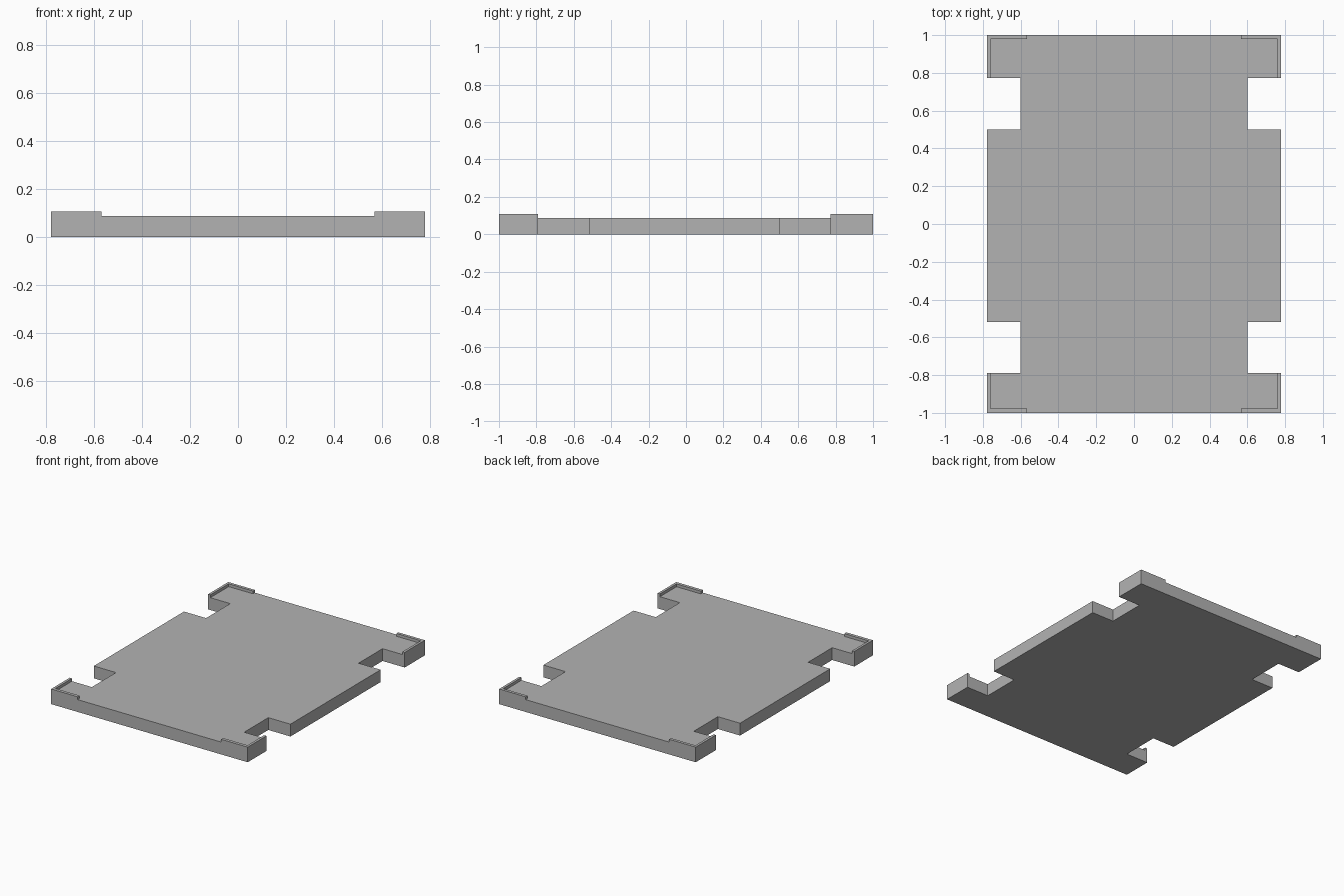
import bpy, bmesh

if "Cube" in bpy.data.objects:
    bpy.data.objects.remove(bpy.data.objects["Cube"])

HALF_X, SLOT_X, LIP_X = 0.777, 0.602, 0.567
PLATE_Z, LIP_Z = 0.088, 0.108
BACK_SLOT, FRONT_SLOT = (0.5, 0.772), (-0.518, -0.79)

grey = bpy.data.materials.new("plain grey")
grey.diffuse_color = (0.45, 0.45, 0.45, 1)
grey.use_nodes = True
grey.node_tree.nodes["Principled BSDF"].inputs["Base Color"].default_value = grey.diffuse_color


def prism(name, outline, z0, z1, keep_bottom=True):
    """Extrude a flat outline from z0 up to z1."""
    bm = bmesh.new()
    base = bm.faces.new([bm.verts.new((x, y, z0)) for x, y in outline])
    bm.normal_update()
    if base.normal.z > 0:
        base.normal_flip()
    top = bmesh.ops.extrude_face_region(bm, geom=[base], use_keep_orig=True)["geom"]
    for v in top:
        if isinstance(v, bmesh.types.BMVert):
            v.co.z = z1
    bmesh.ops.recalc_face_normals(bm, faces=bm.faces)
    if not keep_bottom:
        low = [f for f in bm.faces if all(abs(v.co.z - z0) < 1e-5 for v in f.verts)]
        bmesh.ops.delete(bm, geom=low, context='FACES_ONLY')
    mesh = bpy.data.meshes.new(name)
    bm.to_mesh(mesh)
    bm.free()
    mesh.materials.append(grey)
    obj = bpy.data.objects.new(name, mesh)
    bpy.context.collection.objects.link(obj)
    return obj


# Base plate with two notches in each long side
right = [(HALF_X, -1), (HALF_X, FRONT_SLOT[1]), (SLOT_X, FRONT_SLOT[1]),
         (SLOT_X, FRONT_SLOT[0]), (HALF_X, FRONT_SLOT[0]),
         (HALF_X, BACK_SLOT[0]), (SLOT_X, BACK_SLOT[0]),
         (SLOT_X, BACK_SLOT[1]), (HALF_X, BACK_SLOT[1]), (HALF_X, 1)]
left = [(-x, y) for x, y in reversed(right)]
prism("base_plate", right + left, 0, PLATE_Z)

# Thin L-shaped lips on the four corners, resting on the plate
for end, sy, y_in, depth in (("front", -1, FRONT_SLOT[1], 0.023),
                             ("back", 1, BACK_SLOT[1], 0.021)):
    for side, sx in (("left", -1), ("right", 1)):
        inner_x, inner_y = HALF_X - 0.018, sy * (1 - depth)
        shape = [(HALF_X, y_in), (HALF_X, sy), (LIP_X, sy),
                 (LIP_X, inner_y), (inner_x, inner_y), (inner_x, y_in)]
        prism(f"{end}_{side}_corner_lip", [(sx * x, y) for x, y in shape],
              PLATE_Z, LIP_Z, keep_bottom=False)
